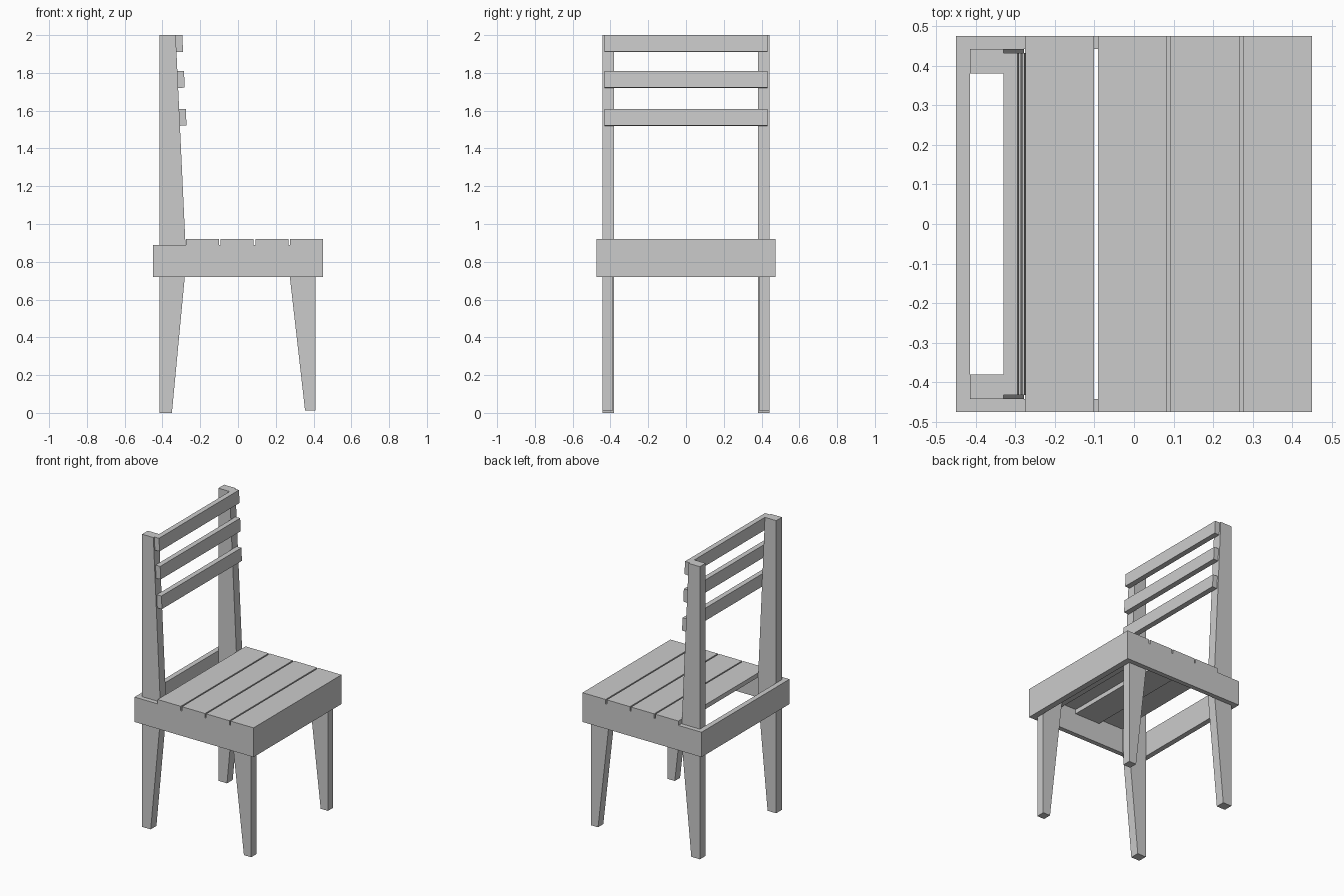
import bpy

if "Cube" in bpy.data.objects:
    bpy.data.objects.remove(bpy.data.objects["Cube"], do_unlink=True)

grey = bpy.data.materials.new("plain grey")
grey.use_nodes = True
colour = (0.6, 0.6, 0.6, 1)
grey.diffuse_color = colour
grey.node_tree.nodes["Principled BSDF"].inputs["Base Color"].default_value = colour


def plank(name, profile, y0, y1):
    """Extrude an x-z outline from y0 to y1."""
    n = len(profile)
    verts = [(x, y, z) for y in (y0, y1) for x, z in profile]
    faces = [tuple(range(n)), tuple(range(2 * n - 1, n - 1, -1))]
    faces += [(i, i + n, (i + 1) % n + n, (i + 1) % n) for i in range(n)]
    mesh = bpy.data.meshes.new(name)
    mesh.from_pydata(verts, [], faces)
    mesh.materials.append(grey)
    obj = bpy.data.objects.new(name, mesh)
    bpy.context.collection.objects.link(obj)
    return obj


def box(name, x0, x1, y0, y1, z0, z1):
    return plank(name, [(x0, z0), (x1, z0), (x1, z1), (x0, z1)], y0, y1)


W, INNER = 0.475, 0.443        # half width of the seat, inside of the frame
LOW, TOP, SEAT = 0.72, 0.89, 0.92

# Seat frame
box("front_apron", 0.41, 0.45, -W, W, LOW, TOP)
box("back_apron", -0.45, -0.415, -INNER, INNER, LOW, TOP)

# Legs and side aprons, one set on each side
back_post = [(-0.415, 0), (-0.35, 0), (-0.278, 0.76), (-0.278, TOP),
             (-0.33, 2), (-0.415, 2)]
front_leg = [(0.355, 0.013), (0.41, 0.013), (0.41, TOP), (0.255, TOP)]
for side, s in (("right", -1), ("left", 1)):
    def span(a, b):
        return sorted((s * a, s * b))
    box(side + "_side_apron", -0.45, 0.41, *span(INNER, W), LOW, TOP)
    plank(side + "_back_post", back_post, *span(0.381, INNER))
    plank(side + "_front_leg", front_leg, *span(0.386, INNER))

# Seat slats with narrow gaps
for i in range(4):
    x = -0.275 + i * 0.1835
    box(f"seat_slat_{i + 1}", x, x + 0.1745, -W, W, TOP, SEAT)

# Support boards below the slats
box("middle_support", -0.09, 0.1, -INNER, INNER, 0.86, TOP)
box("front_support", 0.22, 0.41, -INNER, INNER, 0.86, TOP)

# Back rails resting on the sloping front of the posts
for i, z in enumerate((1.52, 1.72, 1.91)):
    def edge(h):
        return -0.33 + (2 - h) * 0.052 / 1.11
    z1 = z + 0.09
    plank(f"back_rail_{i + 1}",
          [(edge(z), z), (edge(z) + 0.035, z + 0.002),
           (edge(z1) + 0.035, z1), (edge(z1), z1)], -0.432, 0.432)
